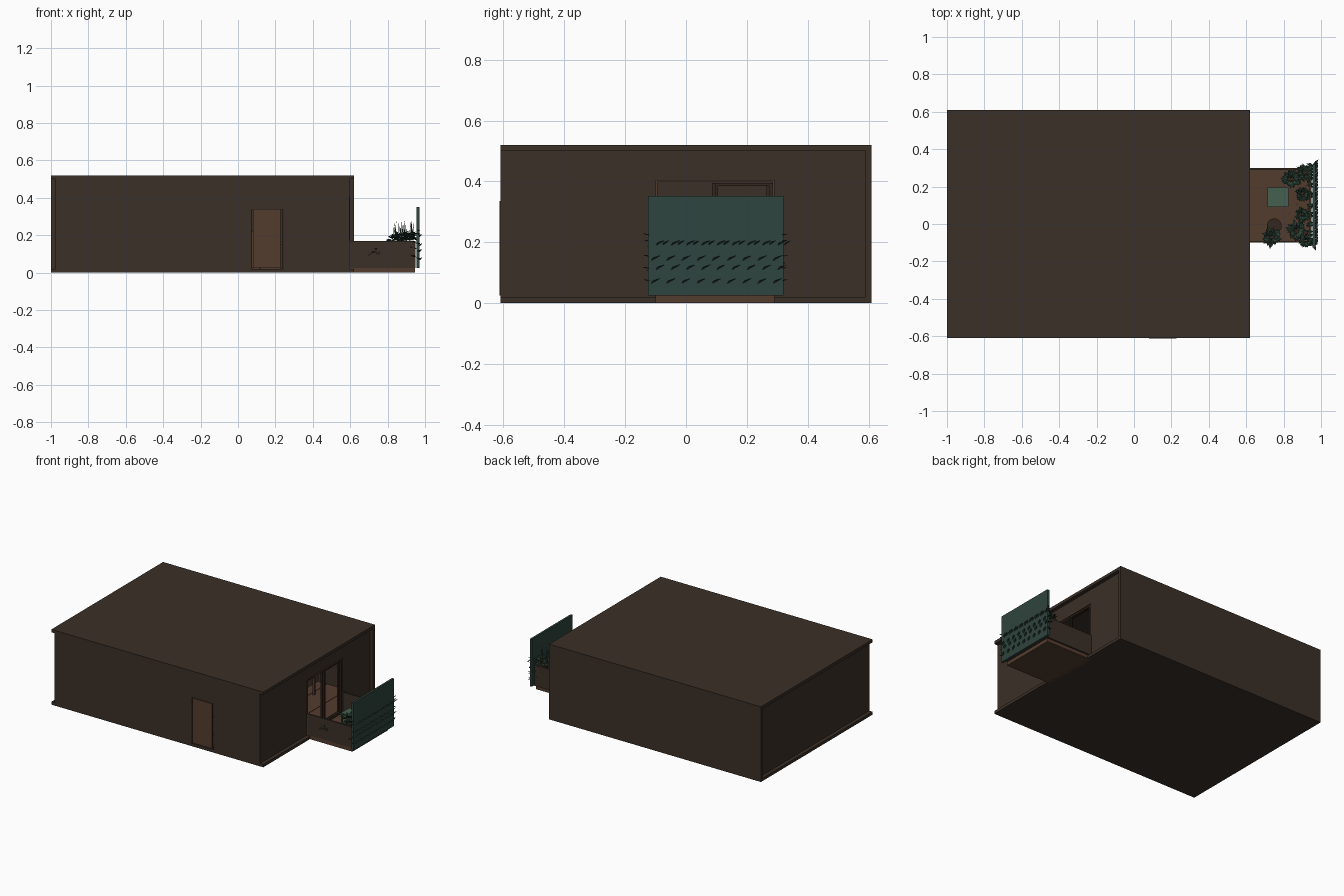
import bpy, bmesh, math, random
from mathutils import Vector, Matrix

if "Cube" in bpy.data.objects:
    bpy.data.objects.remove(bpy.data.objects["Cube"])
random.seed(4)


def mat(name, rgb):
    m = bpy.data.materials.new(name)
    m.diffuse_color = (*rgb, 1)
    m.use_nodes = True
    m.node_tree.nodes["Principled BSDF"].inputs["Base Color"].default_value = m.diffuse_color
    return m


WALL = mat("dark_brown", (0.043, 0.029, 0.020))
WOOD = mat("red_brown", (0.088, 0.046, 0.028))
FRAME = mat("deep_brown", (0.035, 0.020, 0.013))
TEAL = mat("dark_teal", (0.028, 0.058, 0.049))
LEAF = mat("leaf_green", (0.028, 0.062, 0.042))
SAGE = mat("sage_green", (0.058, 0.118, 0.080))


def finish(bm, name, m):
    me = bpy.data.meshes.new(name)
    bmesh.ops.recalc_face_normals(bm, faces=bm.faces)
    bm.to_mesh(me)
    bm.free()
    me.materials.append(m)
    o = bpy.data.objects.new(name, me)
    bpy.context.collection.objects.link(o)
    return o


def add_box(bm, x, y, z):
    c = Vector(((x[0] + x[1]) / 2, (y[0] + y[1]) / 2, (z[0] + z[1]) / 2))
    s = Matrix.Diagonal((x[1] - x[0], y[1] - y[0], z[1] - z[0], 1))
    bmesh.ops.create_cube(bm, size=1, matrix=Matrix.Translation(c) @ s)


def box(name, m, *boxes):
    bm = bmesh.new()
    for b in boxes:
        add_box(bm, *b)
    return finish(bm, name, m)


def cone(name, m, x, y, z0, z1, r0, r1, n=16):
    bm = bmesh.new()
    bmesh.ops.create_cone(bm, cap_ends=True, segments=n, radius1=r0, radius2=r1, depth=z1 - z0,
                          matrix=Matrix.Translation((x, y, (z0 + z1) / 2)))
    return finish(bm, name, m)


def wall(name, a, b, o0, o1, top, place, d):
    """Wall from a to b with a door opening o0..o1, extruded by vector d."""
    pts = [(a, .02), (o0, .02), (o0, top), (o1, top), (o1, .02), (b, .02), (b, .5), (a, .5)]
    bm = bmesh.new()
    f = bm.faces.new([bm.verts.new(place(u, z)) for u, z in pts])
    r = bmesh.ops.extrude_face_region(bm, geom=[f])
    bmesh.ops.translate(bm, vec=d, verts=[v for v in r["geom"] if isinstance(v, bmesh.types.BMVert)])
    return finish(bm, name, WALL)


def add_leaf(bm, base, direction, length, width):
    """Folded pointed leaf."""
    d = Vector(direction).normalized()
    side = d.cross(Vector((0.1, 0.2, 1))).normalized()
    up = side.cross(d)
    b = Vector(base)
    mid = b + d * length * .45
    v = [bm.verts.new(p) for p in (b, mid + side * width / 2 + up * width * .2, b + d * length,
                                   mid - side * width / 2 + up * width * .2, mid)]
    for tri in ((0, 1, 4), (1, 2, 4), (2, 3, 4), (3, 0, 4)):
        bm.faces.new([v[i] for i in tri])


def bush(name, x, y, z, n, r, m=LEAF):
    bm = bmesh.new()
    for i in range(n):
        a = i * 2.4
        e = random.uniform(-.5, .8)
        d = (math.cos(a) * math.cos(e), math.sin(a) * math.cos(e), math.sin(e))
        base = Vector((x, y, z)) + Vector(d) * r * random.uniform(.1, .4)
        add_leaf(bm, base, d, r * random.uniform(.6, .75), r * .38)
    return finish(bm, name, m)


# room shell: slabs and back wall run full width, other walls are inset
box("floor_slab", WALL, ((-1, .62), (-.61, .61), (0, .02)))
box("roof_slab", WALL, ((-1, .62), (-.61, .61), (.5, .52)))
box("back_wall", WALL, ((-1, .62), (.59, .61), (.02, .5)))
box("left_wall", WALL, ((-.975, -.955), (-.61, .59), (.02, .5)))
wall("front_wall", -.975, .595, .07, .245, .34, lambda u, z: (u, -.61, z), (0, .02, 0))
wall("right_wall", -.59, .59, -.1, .29, .405, lambda u, z: (.595, u, z), (-.02, 0, 0))

# wooden floor boards
box("floor_boards", WOOD, *[((-.953 + i * .153, -.953 + i * .153 + .15), (-.588, .588), (.02, .025))
                            for i in range(10)])

# front door
box("front_door", WOOD, ((.08, .228), (-.612, -.596), (.025, .335)))
box("front_door_frame", FRAME, ((.07, .076), (-.609, -.592), (.02, .34)),
    ((.239, .245), (-.609, -.592), (.02, .34)), ((.07, .245), (-.609, -.592), (.336, .34)))

# balcony opening frame and sliding door frames
box("balcony_door_frame", WOOD, ((.57, .6), (-.1, -.094), (.02, .405)),
    ((.57, .6), (.284, .29), (.02, .405)), ((.57, .6), (-.1, .29), (.398, .405)))
for k, (y0, y1, x) in enumerate(((.095, .285, .585), (.085, .275, .573))):
    box("sliding_door_%d" % (k + 1), FRAME,
        ((x, x + .01), (y0, y0 + .01), (.025, .395)), ((x, x + .01), (y1 - .01, y1), (.025, .395)),
        ((x, x + .01), (y0, y1), (.385, .395)), ((x, x + .01), (y0, y1), (.025, .04)))

# simple furniture inside
box("table", WOOD, ((.1, .3), (.2, .42), (.15, .165)),
    *[((x, x + .015), (y, y + .015), (.025, .15)) for x in (.1, .285) for y in (.2, .405)])
box("cabinet", WOOD, ((-.1, .2), (.47, .588), (.025, .22)))

# balcony floor and parapets
box("balcony_floor", WOOD, ((.595, .945), (-.1, .29), (0, .025)))
box("balcony_side_walls", WALL, ((.595, .948), (-.1, -.09), (.025, .17)),
    ((.595, .948), (.29, .3), (.025, .17)))
box("balcony_front_wall", WALL, ((.938, .95), (-.1, .3), (.025, .17)))
box("green_screen", TEAL, ((.955, .97), (-.125, .32), (.025, .352)))

# balcony furniture
box("green_table", SAGE, ((.715, .825), (.09, .195), (.12, .13)),
    *[((x, x + .01), (y, y + .01), (.025, .12)) for x in (.72, .81) for y in (.095, .18)])
cone("round_stool", FRAME, .75, -.01, .025, .09, .035, .04)

# climbing leaves on both faces of the screen
bm = bmesh.new()
for row, z in enumerate((.07, .115, .145, .195)):
    for i in range(9):
        y = -.105 + i * .05 + (row % 2) * .015
        add_leaf(bm, (.966, y - .012, z - .008), (.55, 1, .6), .042, .018)
        if row == 3:
            add_leaf(bm, (.966, y + .012, z - .006), (.7, .8, .6), .034, .015)
        add_leaf(bm, (.958, y, z + .01), (-1, random.uniform(-.6, .6), .3), .04, .02)
for y, s in ((-.115, -1), (.31, 1)):
    for z in (.07, .11, .15, .2, .22):
        add_leaf(bm, (.962, y, z), (.4, s, .3), .03, .016)
finish(bm, "screen_leaves", LEAF)

# potted plants and planter row
for k, (x, y, z, r) in enumerate(((.735, -.07, .115, .058), (.845, .24, .17, .058),
                                  (.87, -.035, .185, .06), (.9, .05, .185, .045),
                                  (.9, .16, .185, .045), (.915, .275, .19, .05),
                                  (.92, -.09, .19, .045))):
    yy = max(-.06, min(.26, y))
    cone("plant_pot_%d" % (k + 1), FRAME, min(x, .905), yy, .025, z - .02, .02, .028, 12)
    bush("plant_%d" % (k + 1), x, y, z, 34, r)

# thin grass blades
bm = bmesh.new()
for i in range(20):
    x, y = random.uniform(.83, .94), random.uniform(-.07, .27)
    add_leaf(bm, (x, y, .17), (random.uniform(-.1, .1), random.uniform(-.1, .1), 1),
             random.uniform(.06, .13), .005)
finish(bm, "grass_blades", LEAF)
